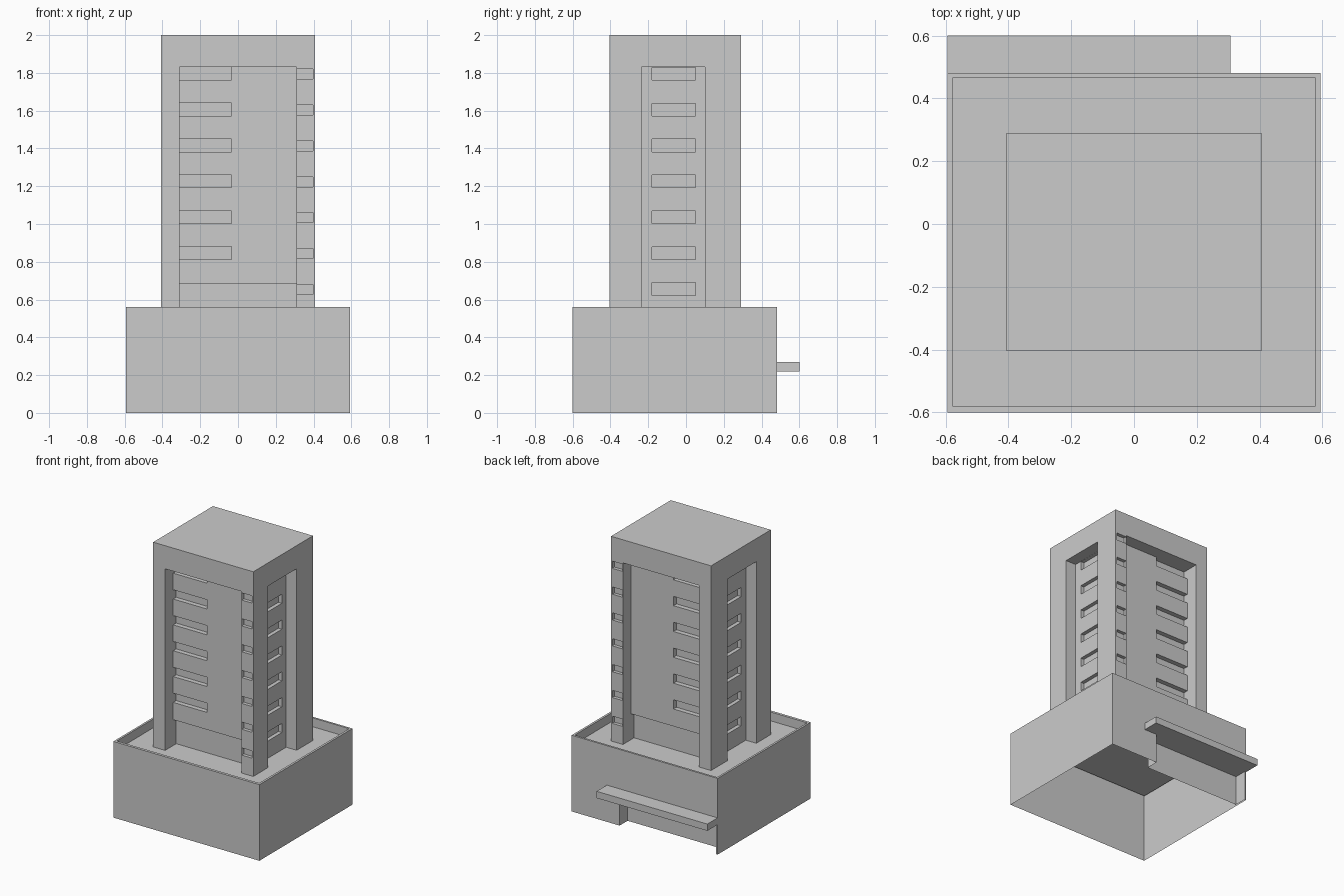
import bpy, bmesh

if "Cube" in bpy.data.objects:
    bpy.data.objects.remove(bpy.data.objects["Cube"])

FLOOR = 0.495                      # podium roof level
TX, TY0, TY1 = 0.407, -0.404, 0.29  # tower footprint
STEP = 0.19                        # storey height


def boxes(name, spans):
    """One mesh object made of axis-aligned boxes (x0, x1, y0, y1, z0, z1)."""
    bm = bmesh.new()
    for x0, x1, y0, y1, z0, z1 in spans:
        for v in bmesh.ops.create_cube(bm, size=1)["verts"]:
            v.co = (x1 if v.co.x > 0 else x0,
                    y1 if v.co.y > 0 else y0,
                    z1 if v.co.z > 0 else z0)
    mesh = bpy.data.meshes.new(name)
    bm.to_mesh(mesh)
    bm.free()
    ob = bpy.data.objects.new(name, mesh)
    bpy.context.collection.objects.link(ob)
    return ob


def carve(ob, *cutters):
    """Subtract the cutters, then open the underside into a shell."""
    low = min(v.co.z for v in ob.data.vertices)
    for c in cutters:
        mod = ob.modifiers.new("cut", 'BOOLEAN')
        mod.operation = 'DIFFERENCE'
        mod.solver = 'EXACT'
        mod.object = c
    dg = bpy.context.evaluated_depsgraph_get()
    mesh = bpy.data.meshes.new_from_object(ob.evaluated_get(dg))
    ob.modifiers.clear()
    bm = bmesh.new()
    bm.from_mesh(mesh)
    under = [f for f in bm.faces if all(abs(v.co.z - low) < 1e-4 for v in f.verts)]
    bmesh.ops.delete(bm, geom=under, context='FACES')
    bm.to_mesh(mesh)
    bm.free()
    ob.data = mesh
    for c in cutters:
        bpy.data.objects.remove(c)


def both_y(span):
    """A span and its mirror image across the tower's middle."""
    x0, x1, y0, y1, z0, z1 = span
    s = TY0 + TY1
    return [span, (x0, x1, s - y1, s - y0, z0, z1)]


def both_x(span):
    x0, x1, *rest = span
    return [span, (-x1, -x0, *rest)]


# Podium: parapet well on top, entrance recess at the back
podium = boxes("podium", [(-0.594, 0.594, -0.6, 0.481, 0, 0.56)])
well = boxes("well_cutter", [(-0.579, 0.578, -0.58, 0.466, FLOOR, 0.7)])
entry = boxes("entry_cutter", [(-0.582, 0.203, 0.388, 0.6, -0.1, 0.22)])
carve(podium, well, entry)

# Entrance canopy
boxes("entrance_canopy", [(-0.594, 0.307, 0.481, 0.6, 0.22, 0.27)])

# Tower: tall recess on each face, leaving corner pillars and a solid top
tower = boxes("tower", [(-TX, TX, TY0, TY1, FLOOR, 2.0)])
recesses = both_y((-0.31, 0.31, -0.6, -0.31, 0.3, 1.83))
recesses += both_x((0.322, 0.6, -0.235, 0.10, 0.3, 1.83))

# Window slots per storey
slots = both_y((-0.31, 0.31, -0.36, -0.275, 0.3, 0.685))   # open base storey
for i in range(7):
    top = 1.83 - STEP * i
    if i < 6:                                              # long slots
        slots += both_y((-0.31, -0.035, -0.36, -0.275, top - 0.068, top))
    slots += both_x((0.294, 0.36, -0.18, 0.05, top - 0.068, top - 0.001))
    slots += both_y((0.313, 0.396, -0.5, TY0 + 0.025,      # pillar windows
                     top - 0.063, top - 0.01))
carve(tower, boxes("recess_cutter", recesses), boxes("slot_cutter", slots))
